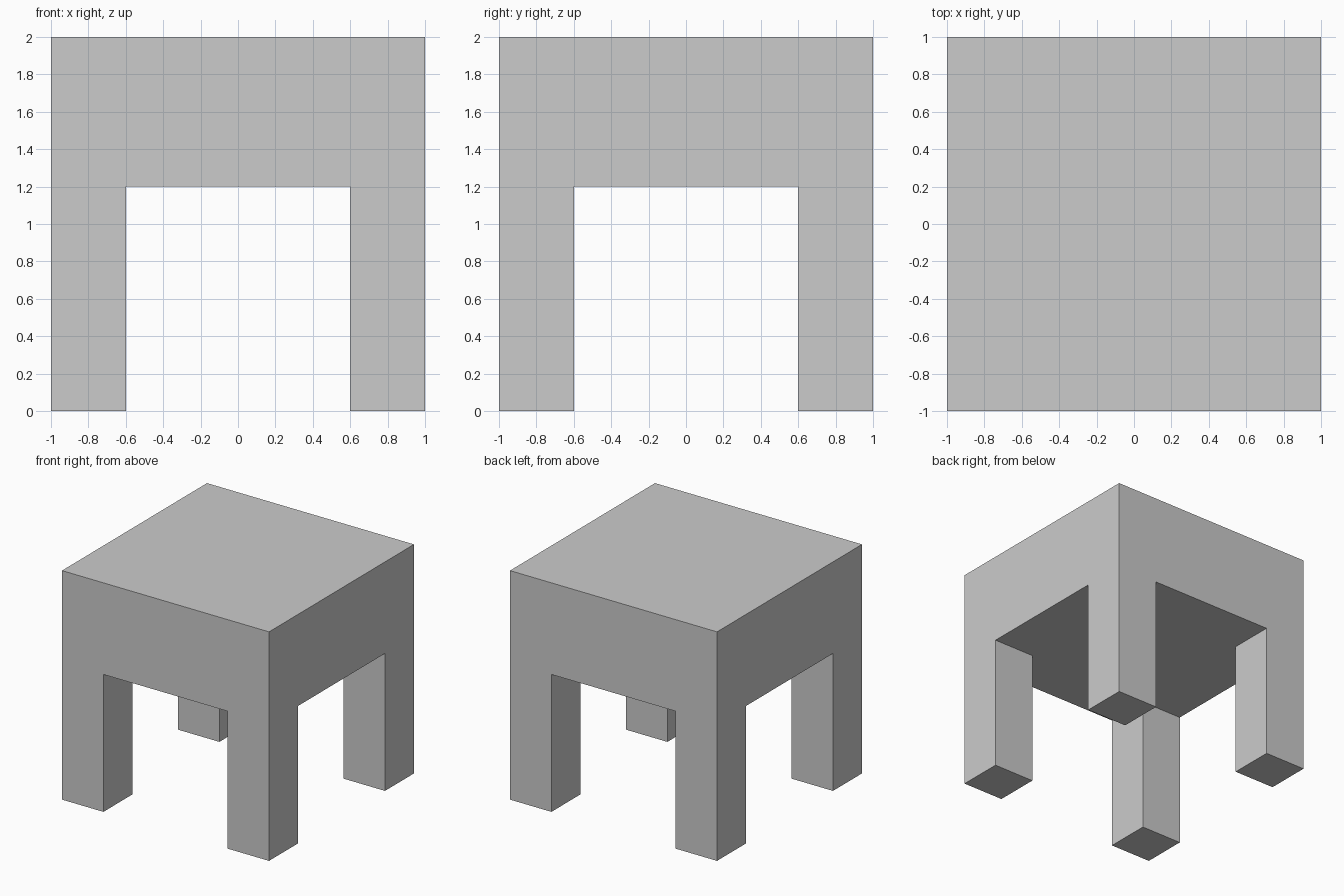
import bpy

if "Cube" in bpy.data.objects:
    bpy.data.objects.remove(bpy.data.objects["Cube"])


def box(name, size, centre):
    bpy.ops.mesh.primitive_cube_add(size=1, location=centre)
    obj = bpy.context.object
    obj.name = name
    obj.scale = size
    bpy.ops.object.transform_apply(location=False, rotation=False, scale=True)
    return obj


LEG_W, LEG_H, HALF, TOP = 0.4, 1.2, 1.0, 2.0

# Thick square top block
box("table_top", (2 * HALF, 2 * HALF, TOP - LEG_H), (0, 0, (TOP + LEG_H) / 2))

# Four square legs flush with the corners
offset = HALF - LEG_W / 2
for y_name, sy in (("front", -1), ("back", 1)):
    for x_name, sx in (("left", -1), ("right", 1)):
        box(f"{y_name}_{x_name}_leg", (LEG_W, LEG_W, LEG_H),
            (sx * offset, sy * offset, LEG_H / 2))
